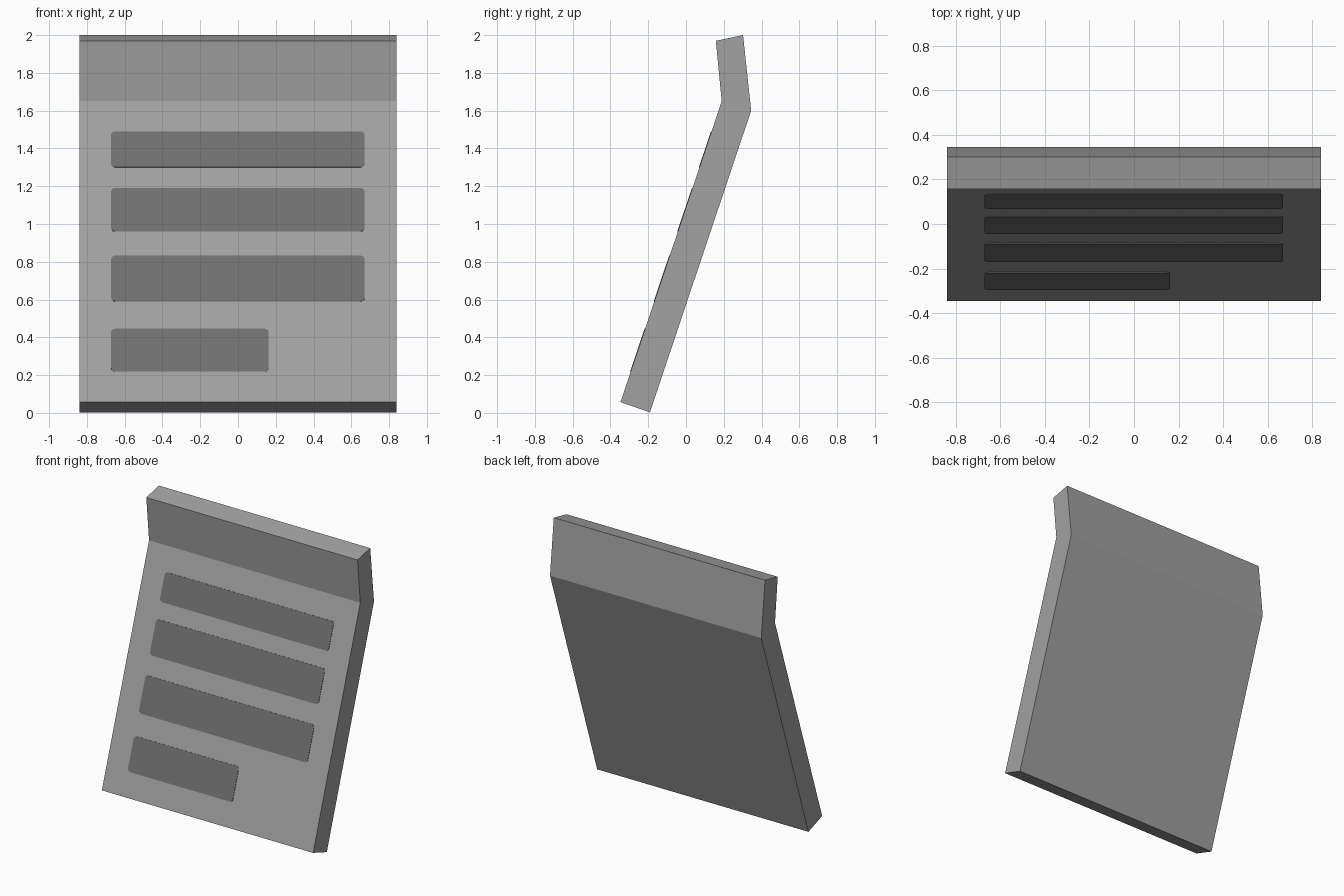
import bpy, bmesh, math
from mathutils import Vector

if "Cube" in bpy.data.objects:
    bpy.data.objects.remove(bpy.data.objects["Cube"])


def material(name, v):
    m = bpy.data.materials.new(name)
    m.diffuse_color = (v, v, v, 1)
    m.use_nodes = True
    m.node_tree.nodes["Principled BSDF"].inputs["Base Color"].default_value = m.diffuse_color
    return m


body_grey = material("body grey", 0.36)
slot_grey = material("dark grey", 0.162)


def prism(name, loop, offset, mat):
    """Extrude a closed 3D outline along an offset vector."""
    bm = bmesh.new()
    face = bm.faces.new([bm.verts.new(p) for p in loop])
    ext = bmesh.ops.extrude_face_region(bm, geom=[face], use_keep_orig=True)
    verts = [g for g in ext["geom"] if isinstance(g, bmesh.types.BMVert)]
    bmesh.ops.translate(bm, verts=verts, vec=offset)
    bmesh.ops.recalc_face_normals(bm, faces=bm.faces)
    mesh = bpy.data.meshes.new(name)
    bm.to_mesh(mesh)
    bm.free()
    mesh.materials.append(mat)
    ob = bpy.data.objects.new(name, mesh)
    bpy.context.collection.objects.link(ob)
    return ob


# Bent slab: side profile (y, z) swept across the width
HALF = 0.84
profile = [(-0.347, 0.057), (-0.191, 0.003), (0.345, 1.60),
           (0.302, 2.0), (0.158, 1.97), (0.189, 1.65)]
prism("bent_panel", [(-HALF, y, z) for y, z in profile],
      Vector((2 * HALF, 0, 0)), body_grey)

# Axes of the sloping front face
base = Vector((0, *profile[0]))
up = (Vector((0, *profile[5])) - base).normalized()
out = Vector((0, -up.z, up.y))


def front_plate(name, x0, x1, z0, z1, r=0.022, seg=5):
    """Thin rounded plate lying on the sloping front."""
    s0, s1 = (z0 - base.z) / up.z, (z1 - base.z) / up.z
    corners = [(x1 - r, s1 - r), (x0 + r, s1 - r),
               (x0 + r, s0 + r), (x1 - r, s0 + r)]
    loop = []
    for i, (cx, cs) in enumerate(corners):
        for k in range(seg + 1):
            a = math.pi / 2 * (i + k / seg)
            x, s = cx + r * math.cos(a), cs + r * math.sin(a)
            loop.append(Vector((x, 0, 0)) + base + up * s - out * 0.001)
    prism(name, loop, out * 0.004, slot_grey)


# Dark bars, top to bottom; the last is short
bars = [(0.67, 1.30, 1.49), (0.67, 0.96, 1.19),
        (0.67, 0.59, 0.832), (0.162, 0.218, 0.445)]
for i, (x1, z0, z1) in enumerate(bars):
    front_plate(f"front_bar_{i + 1}", -0.672, x1, z0, z1)
